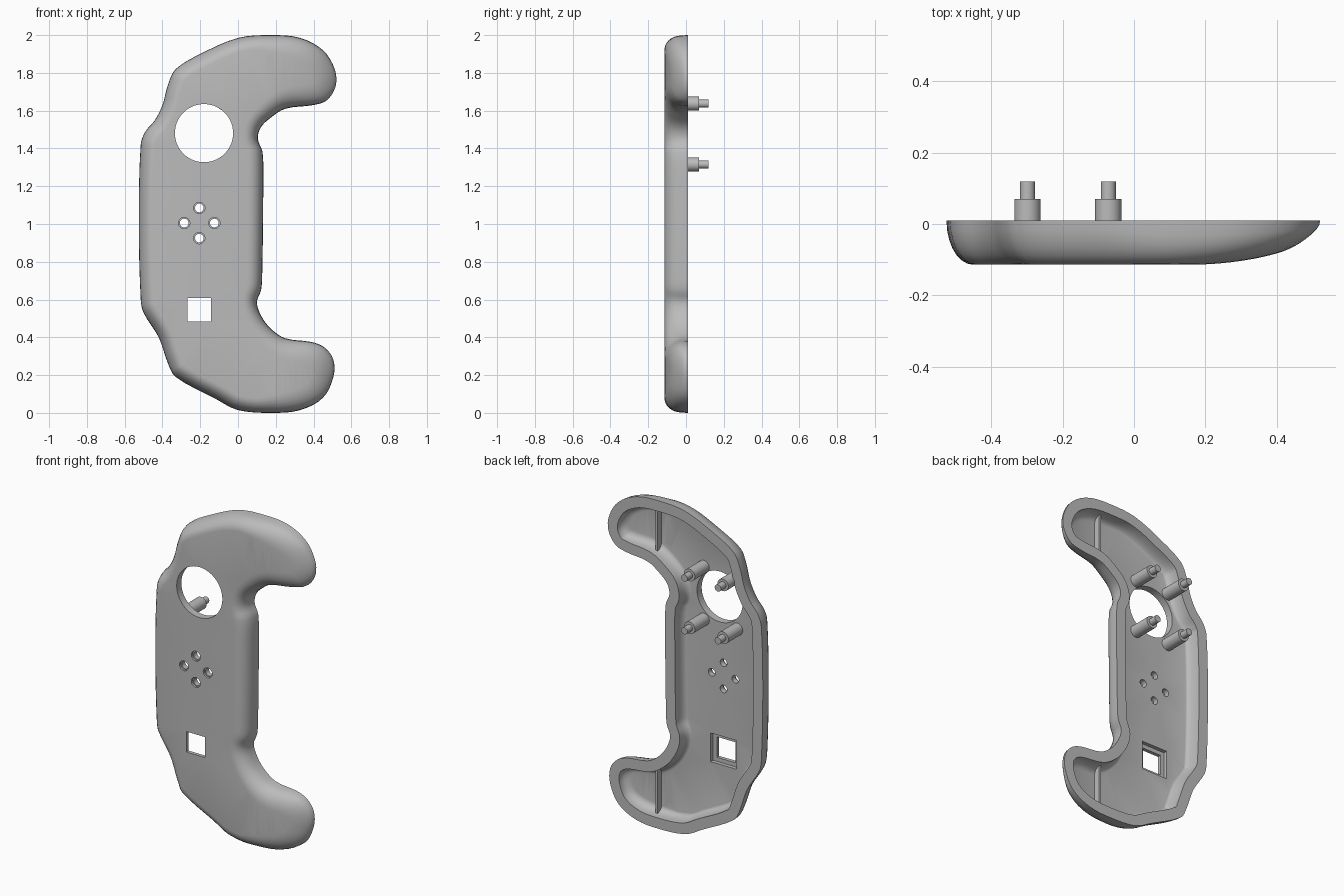
import bpy, bmesh
from math import sin, cos, pi, sqrt
from mathutils import Vector
from mathutils.geometry import interpolate_bezier

cube = bpy.data.objects.get("Cube")
if cube:
    bpy.data.objects.remove(cube, do_unlink=True)

grey = bpy.data.materials.new("plain_grey")
grey.use_nodes = True
tone = (0.5, 0.5, 0.5, 1)
grey.diffuse_color = tone
grey.node_tree.nodes["Principled BSDF"].inputs["Base Color"].default_value = tone

RIM_Y, DEPTH, FLOOR, WALL = 0.01, 0.124, 0.079, 0.065

# Outline of the plate, clockwise from the top (x, z)
OUTLINE = [(0, 1.985), (.18, 2), (.33, 1.985), (.45, 1.92), (.512, 1.82), (.517, 1.73),
           (.47, 1.655), (.4, 1.63), (.25, 1.61), (.17, 1.56), (.12, 1.51), (.105, 1.45),
           (.13, 1.38), (.134, 1.2), (.128, .72), (.122, .65), (.1, .585), (.125, .51),
           (.175, .445), (.25, .395), (.39, .375), (.46, .345), (.505, .28), (.505, .19),
           (.45, .08), (.33, .015), (.18, 0), (0, .015), (-.12, .075), (-.33, .19),
           (-.37, .26), (-.42, .4), (-.5, .53), (-.515, .6), (-.525, 1), (-.515, 1.42),
           (-.49, 1.49), (-.44, 1.55), (-.4, 1.63), (-.37, 1.74), (-.33, 1.82), (-.2, 1.9)]


def smooth_loop(points, steps=5):
    """Closed curve through the points, without overshoot."""
    pts = [Vector(p) for p in points]
    n = len(pts)
    tan = [(pts[(i + 1) % n] - pts[i - 1]).normalized() for i in range(n)]
    loop = []
    for i, a in enumerate(pts):
        j = (i + 1) % n
        b = pts[j]
        reach = (b - a).length / 3
        loop += interpolate_bezier(a, a + tan[i] * reach, b - tan[j] * reach, b, steps)[:-1]
    return loop


def clamp(value):
    return min(1, max(0, value))


def finish(obj, name, angle=0.6):
    obj.name = name
    obj.data.materials.clear()
    obj.data.materials.append(grey)
    bpy.ops.object.select_all(action='DESELECT')
    obj.select_set(True)
    bpy.context.view_layer.objects.active = obj
    bpy.ops.object.shade_smooth_by_angle(angle=angle)


def peg(name, x, z, radius, y0, y1):
    bpy.ops.mesh.primitive_cylinder_add(vertices=32, radius=radius, depth=y1 - y0,
                                        location=(x, (y0 + y1) / 2, z), rotation=(pi / 2, 0, 0))
    finish(bpy.context.object, name)


def rib(name, z):
    bpy.ops.mesh.primitive_cube_add(size=1, location=(0.22, -0.057, z))
    bpy.context.object.scale = (0.015, 0.055, 0.28)
    finish(bpy.context.object, name)


# Shell rings: outline pushed inwards while the depth follows a rounded profile
curve = smooth_loop(OUTLINE)
count = len(curve)
inward = []
for i in range(count):
    t = (curve[(i + 3) % count] - curve[i - 3]).normalized()
    inward.append(Vector((t.y, -t.x)))

bm = bmesh.new()


def bridge(loops):
    for a, b in zip(loops, loops[1:]):
        for i in range(len(a)):
            j = (i + 1) % len(a)
            bm.faces.new((a[i], a[j], b[j], b[i]))


def ring(start, share, depth, angle):
    verts = []
    for p, n in zip(curve, inward):
        soft = 0.075 + 0.035 * clamp((p.x - 0.1) / 0.2)
        fullness = 1 - 0.3 * clamp((p.x + 0.1) / 0.2)
        q = p + n * (start + soft * share * (1 - cos(angle)))
        verts.append(bm.verts.new((q.x, -depth * sin(angle) ** fullness, q.y)))
    return verts


def opening(x, z, sides, stations):
    """Stepped tube through the plate; stations are (radius, depth)."""
    loops = []
    for radius, depth in stations:
        turns = [2 * pi * (i + 0.5) / sides for i in range(sides)]
        loops.append([bm.verts.new((x + radius * cos(a), -depth, z + radius * sin(a)))
                      for a in turns])
    bridge(loops)
    return loops[0], loops[-1]


STEPS = 7
angles = [pi / 2 * i / STEPS for i in range(STEPS + 1)]
rings = [ring(0, 1, DEPTH, a) for a in reversed(angles)]
rings += [ring(WALL, 0.4, FLOOR, a) for a in angles]
bridge(rings)

# Openings: stick hole, four button holes, square window with a recess behind
holes = [opening(-0.18, 1.481, 64, [(0.154, DEPTH), (0.154, FLOOR)])]
for dx, dz in ((0, 1), (1, 0), (0, -1), (-1, 0)):
    holes.append(opening(-0.205 + dx * 0.08, 1.005 + dz * 0.08, 32,
                         [(0.03, DEPTH), (0.03, 0.112), (0.023, 0.112), (0.023, FLOOR)]))
SQ = sqrt(2)
holes.append(opening(-0.206, 0.546, 4, [(0.0625 * SQ, DEPTH), (0.0625 * SQ, 0.102),
                                        (0.0875 * SQ, 0.102), (0.0875 * SQ, FLOOR)]))

# Front face and cavity floor, filled around the openings
caps = []
for border, side in ((rings[0], 0), (rings[-1], 1)):
    edges = []
    for loop in [border] + [h[side] for h in holes]:
        edges += [bm.edges.get((loop[i - 1], loop[i])) for i in range(len(loop))]
    fill = bmesh.ops.triangle_fill(bm, use_beauty=True, use_dissolve=False,
                                   edges=edges, normal=(0, 1, 0))
    caps.append([g for g in fill["geom"] if isinstance(g, bmesh.types.BMFace)])

# Slice both across the grips so they can bend, then make the grips shallower at the tips
for pieces in caps:
    for k in range(9):
        geom = set(pieces)
        for f in pieces:
            geom.update(f.edges)
            geom.update(f.verts)
        cut = bmesh.ops.bisect_plane(bm, geom=list(geom), dist=1e-5,
                                     plane_co=(0.151 + k * 0.03, 0, 0), plane_no=(1, 0, 0))
        pieces = [g for g in cut["geom"] if isinstance(g, bmesh.types.BMFace)]
bmesh.ops.triangulate(bm, faces=[f for f in bm.faces if len(f.verts) > 4])
for v in bm.verts:
    fade = max(0.1, 1 - (max(0, v.co.x - 0.15) / 0.4) ** 2) ** 0.6
    v.co.y = RIM_Y + v.co.y * fade
bmesh.ops.recalc_face_normals(bm, faces=bm.faces)
mesh = bpy.data.meshes.new("shell")
bm.to_mesh(mesh)
bm.free()
shell = bpy.data.objects.new("shell", mesh)
bpy.context.collection.objects.link(shell)
finish(shell, "shell")

# Stepped mounting pegs around the stick hole
for side, x in (("right", -0.298), ("left", -0.072)):
    for level, z in (("upper", 1.637), ("lower", 1.315)):
        peg(f"{level}_{side}_peg", x, z, 0.037, -0.08, 0.07)
        peg(f"{level}_{side}_peg_tip", x, z, 0.021, 0.06, 0.119)

# Thin stiffening ribs inside the grips
rib("upper_rib", 1.805)
rib("lower_rib", 0.2)
